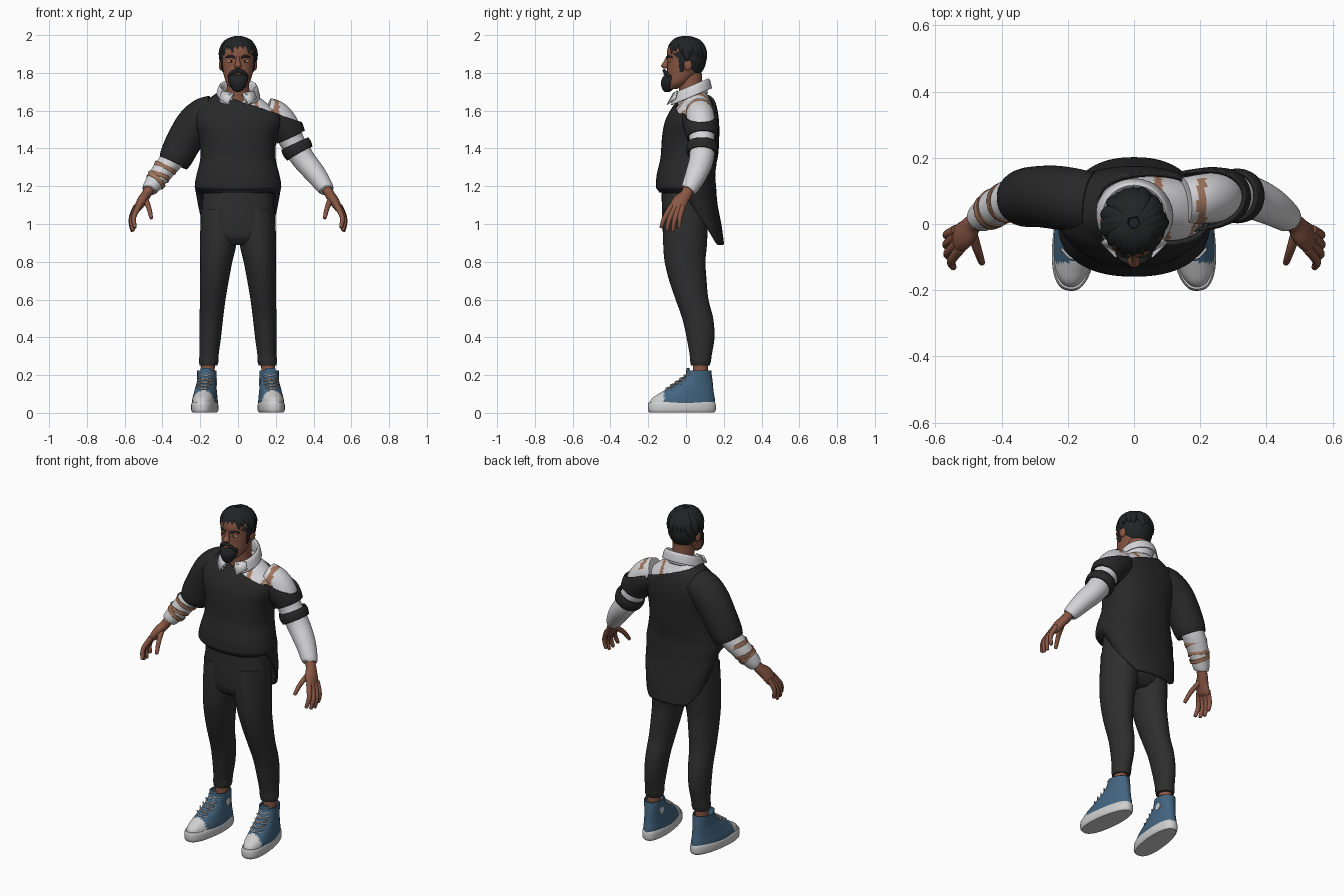
import bpy, bmesh, math, random
from mathutils import Vector, Matrix
random.seed(4)

def material(name, r, g, b):
    m = bpy.data.materials.new(name)
    m.diffuse_color = (r, g, b, 1)
    return m

SWEATER = material("black_knit", .021, .021, .021)
TROUSER = material("charcoal_cloth", .027, .027, .027)
HAIR = material("black_hair", .016, .017, .018)
SKIN = material("brown_skin", .25, .095, .058)
SHIRT = material("white_cotton", .66, .66, .68)
TEAR = material("tan_tear", .36, .18, .11)
BLUE = material("blue_canvas", .055, .13, .215)
RUBBER = material("white_rubber", .62, .62, .62)
EYE = material("pale_amber_eye", .65, .42, .2)

def finish(name, bm, mat, thick=0):
    bmesh.ops.recalc_face_normals(bm, faces=bm.faces)
    me = bpy.data.meshes.new(name)
    bm.to_mesh(me)
    bm.free()
    me.materials.append(mat)
    ob = bpy.data.objects.new(name, me)
    bpy.context.collection.objects.link(ob)
    if thick:
        mod = ob.modifiers.new("thickness", 'SOLIDIFY')
        mod.thickness, mod.offset = thick, 0
    return ob

def spline(keys, sub):
    """Catmull-Rom through tuples of x, y, z, rx, ry."""
    k = [keys[0]] + list(keys) + [keys[-1]]
    out = []
    for i in range(1, len(k) - 2):
        for j in range(sub):
            t = j / sub
            out.append([.5 * (2*b + (c-a)*t + (2*a-5*b+4*c-d)*t*t + (3*b-a-3*c+d)*t**3)
                        for a, b, c, d in zip(*k[i-1:i+3])])
    return out + [list(keys[-1])]

def loft(name, keys, mat, flat=False, ref=(0, 1, 0), n=2, seg=32, sub=5,
         caps=True, warp=None, cut=None, thick=0, drop=None):
    """Skin of elliptical rings; flat keeps the rings level, cut = (point, normal) to trim above."""
    rows, bm = spline(keys, sub), bmesh.new()
    rings = []
    for i, r in enumerate(rows):
        u, v = Vector((1, 0, 0)), Vector((0, 1, 0))
        if not flat:
            t = (Vector(rows[min(i+1, len(rows)-1)][:3]) - Vector(rows[max(i-1, 0)][:3])).normalized()
            u = Vector(ref).cross(t).normalized()
            v = t.cross(u)
        ring = []
        for a in range(seg):
            c, s = math.cos(a*math.tau/seg), math.sin(a*math.tau/seg)
            p = (Vector(r[:3]) + u * r[3] * math.copysign(abs(c)**(2/n), c)
                 + v * r[4] * math.copysign(abs(s)**(2/n), s))
            ring.append(bm.verts.new(warp(p) if warp else p))
        rings.append(ring)
    for a, b in zip(rings, rings[1:]):
        for i in range(seg):
            j = (i + 1) % seg
            bm.faces.new((a[i], a[j], b[j], b[i]))
    if caps:
        bm.faces.new(rings[0])
        bm.faces.new(rings[-1])
    if cut:
        bmesh.ops.bisect_plane(bm, geom=bm.verts[:] + bm.edges[:] + bm.faces[:],
                               plane_co=cut[0], plane_no=cut[1], clear_outer=True)
    if drop:
        bad = [f for f in bm.faces if drop(f.calc_center_median())]
        bmesh.ops.delete(bm, geom=bad, context='FACES')
    return finish(name, bm, mat, thick)

def ball(name, c, r, mat, cut=None):
    bm = bmesh.new()
    bmesh.ops.create_uvsphere(bm, u_segments=32, v_segments=20, radius=1,
                              matrix=Matrix.Translation(c) @ Matrix.Diagonal((*r, 1)))
    if cut:
        bmesh.ops.bisect_plane(bm, geom=bm.verts[:] + bm.edges[:] + bm.faces[:],
                               plane_co=cut[0], plane_no=cut[1], clear_outer=True)
    return finish(name, bm, mat)

def paint(ob, mat, rule):
    ob.data.materials.append(mat)
    for p in ob.data.polygons:
        if rule(p.center):
            p.material_index = len(ob.data.materials) - 1

def mir(keys, s):
    return [(s*k[0], *k[1:]) for k in keys]

# Torso: sweater shell cut along a slanted neckline, shirt underneath
torso = [(.89, .03, .195, .165), (1.0, .02, .21, .16), (1.1, .005, .218, .155), (1.2, 0, .222, .152),
         (1.26, 0, .212, .148), (1.35, .015, .192, .143), (1.45, .022, .197, .143),
         (1.53, .03, .222, .138), (1.59, .04, .22, .122), (1.64, .05, .172, .1),
         (1.68, .05, .12, .08), (1.70, .05, .088, .07)]
NECKLINE = ((0, 0, 1.65), (.34, 0, 1))

def hem(p):
    # front hem stays at the waist, back hem hangs low
    if p.z < 1.2:
        f = min(1, max(.1, (p.y + .03) / .2))
        p.z = 1.2 - (1.2 - p.z) * f
    return p

loft("sweater_body", [(0, c, z, a, b) for z, c, a, b in torso], SWEATER, flat=True, n=2.3,
     seg=56, caps=False, warp=hem, cut=NECKLINE, thick=.014)
shirt = loft("shirt_body", [(0, c, z - .006, a - .012, b - .012) for z, c, a, b in torso[5:]],
             SHIRT, flat=True, n=2.3, seg=96, sub=8)
def torn(c):
    return c.z > 1.57 and (abs(c.x - .085 + .15*(c.y - .05)) < .011 or abs(c.x - .205) < .013
                           or (.13 < c.x < .22 and c.y < .02 and abs(c.z - 1.36 - 1.3*c.x) < .012))
paint(shirt, TEAR, torn)

# Arms, hands
arm = [(.15, .07, 1.595, .075, .07), (.2, .075, 1.575, .077, .075), (.245, .08, 1.525, .075, .075),
       (.285, .085, 1.44, .066, .066), (.345, .082, 1.345, .062, .065), (.41, .055, 1.265, .055, .058),
       (.46, .022, 1.195, .044, .046), (.47, .012, 1.178, .036, .038)]
palm = [(.465, .015, 1.19, .027, .03), (.487, 0, 1.155, .026, .031), (.51, -.03, 1.12, .026, .042),
        (.53, -.045, 1.085, .02, .043), (.538, -.05, 1.07, .01, .036)]
fingers = {"index_finger": [(.525, -.075, 1.095), (.552, -.112, 1.035), (.546, -.13, .985)],
           "middle_finger": [(.533, -.057, 1.09), (.563, -.088, 1.025), (.556, -.1, .97)],
           "ring_finger": [(.537, -.037, 1.09), (.566, -.06, 1.025), (.56, -.068, .967)],
           "little_finger": [(.537, -.018, 1.095), (.565, -.032, 1.035), (.56, -.036, .985)],
           "thumb": [(.49, -.025, 1.13), (.472, -.08, 1.085), (.46, -.115, 1.035)]}
for s, side in ((1, "left"), (-1, "right")):
    ob = loft(side + "_shirt_sleeve", mir(arm, s), SHIRT, seg=48, sub=8)
    if s > 0:
        paint(ob, TEAR, lambda c: c.y < .14 and torn(c))
    loft(side + "_palm", mir(palm, s), SKIN, seg=20)
    for name, pts in fingers.items():
        k = [(*p, r, r) for p, r in zip(pts, (.016, .013, .01))]
        d = Vector(pts[2]) - Vector(pts[1])
        k.append((*(Vector(pts[2]) + d * .12), .004, .004))
        loft(side + "_" + name, mir(k, s), SKIN, seg=12, sub=4)

# Sweater sleeves: long on the right arm, off-shoulder with a loose band on the left
loft("right_sweater_sleeve", mir([(.13, .065, 1.59, .085, .085), (.18, .072, 1.572, .09, .09),
     (.235, .08, 1.52, .092, .09), (.29, .083, 1.43, .088, .086), (.325, .08, 1.36, .083, .083),
     (.342, .078, 1.325, .074, .076)], -1), SWEATER, caps=False, thick=.012)
loft("left_sweater_sleeve", [(.17, .07, 1.58, .09, .088), (.23, .078, 1.535, .088, .088),
     (.262, .083, 1.495, .082, .082), (.279, .085, 1.462, .076, .076)], SWEATER,
     caps=False, cut=NECKLINE, thick=.012)
loft("left_arm_band", [(.301, .085, 1.425, .072, .072), (.312, .085, 1.402, .077, .077),
     (.327, .084, 1.375, .071, .073)], SWEATER, caps=False, thick=.012)
for i, (c, r, ax) in enumerate([((-.385, .066, 1.297), .062, (-.45, -.1, -.9)),
                                ((-.42, .048, 1.25), .058, (-.3, -.25, -.9)),
                                ((-.435, .038, 1.228), .055, (-.62, -.3, -.7))]):
    a, b = Vector(c), Vector(ax) * .011
    loft(f"forearm_tear_{i}", [(*(a - b), r, r), (*(a + b), r - .002, r - .002)],
         TEAR, caps=False, thick=.004)

# Trousers
loft("trouser_seat", [(0, 0, 1.2, .18, .13), (0, 0, 1.1, .192, .128), (0, -.004, 1.0, .198, .122),
     (0, -.005, .93, .17, .112), (0, -.005, .89, .09, .08)], TROUSER, flat=True, n=2.3)
leg = [(.1, 0, 1.08, .094, .118), (.1, -.004, .96, .1, .118), (.106, -.005, .88, .095, .115),
       (.115, -.005, .8, .085, .108), (.125, .01, .7, .076, .099), (.134, .032, .6, .068, .087),
       (.141, .062, .5, .062, .082), (.147, .077, .4, .057, .074), (.153, .078, .31, .051, .059),
       (.155, .077, .275, .052, .055), (.156, .076, .252, .047, .05)]
for s, side in ((1, "left"), (-1, "right")):
    loft(side + "_trouser_leg", mir(leg, s), TROUSER, flat=True)
    loft(side + "_ankle", mir([(.158, .076, .3, .036, .04), (.16, .076, .18, .036, .04)], s), SKIN, flat=True)

# Shoes, built toe towards -y and turned outwards
for s, side in ((1, "left"), (-1, "right")):
    def place(p, s=s):
        x = p.x * (1 - .9 * max(0, p.y)) + .172
        return Vector((s * (x - .12 * p.y), p.y + .12 * p.x, p.z))
    loft(side + "_shoe_sole", [(0, -.022, .002, .06, .172), (0, -.022, .014, .067, .179),
         (0, -.022, .045, .067, .179), (0, -.022, .058, .062, .174)], RUBBER, flat=True, n=2.5,
         seg=48, sub=3, warp=place)
    up = loft(side + "_shoe_upper", [(0, -.02, .045, .062, .172), (0, -.014, .075, .061, .164),
              (0, .002, .1, .057, .143), (0, .026, .13, .053, .115), (0, .052, .165, .049, .086),
              (0, .066, .2, .05, .067), (0, .068, .225, .051, .062)], BLUE, flat=True, n=2.2,
              seg=48, warp=place, caps=False, thick=.006)
    paint(up, RUBBER, lambda c: c.y < -.115 and c.z < .115)
    for i in range(5):
        y, z = -.1 + .024*i, .125 + .017*i
        for d in (-1, 1):
            loft(f"{side}_lace_{i}", [(-.038*d, y + .022, z - .006, .004, .004),
                 (0, y - .006, z + .004, .004, .004), (.038*d, y + .022, z + .012, .004, .004)],
                 RUBBER, seg=8, sub=4, warp=place)
    loft(side + "_ankle_patch", [(-.049, .075, .165, .02, .02), (-.055, .075, .165, .02, .02)],
         RUBBER, seg=20, sub=1, warp=place)
    loft(side + "_shoe_tongue", [(0, .02, .17, .028, .012), (0, .012, .21, .03, .01),
         (0, .01, .238, .026, .007)], BLUE, flat=True, seg=16, warp=place)

# Neck and collar
loft("neck", [(0, .035, 1.62, .068, .068), (0, .025, 1.7, .06, .062), (0, .02, 1.8, .06, .065)], SKIN, flat=True)

def tilt(p):
    p.z += .42 * (p.y - .025)
    return p
loft("shirt_collar", [(0, .03, 1.655, .084, .083), (0, .027, 1.70, .086, .084), (0, .025, 1.728, .092, .09),
     (0, .025, 1.722, .102, .099), (0, .025, 1.695, .11, .106), (0, .025, 1.672, .115, .11)], SHIRT,
     flat=True, seg=48, sub=3, caps=False, warp=tilt, thick=.005,
     drop=lambda c: c.y < 0 and abs(c.x) < .02 + .35*max(0, 1.7 - c.z))
for s, side in ((1, "left"), (-1, "right")):
    bm = bmesh.new()
    bm.faces.new([bm.verts.new((s*x, y, z)) for x, y, z in
                  ((.022, -.066, 1.692), (.085, -.045, 1.705), (.1, -.055, 1.665), (.055, -.1, 1.632))])
    finish(side + "_collar_point", bm, SHIRT, .006)

# Head
loft("head", [(0, -.075, 1.715, .03, .028), (0, -.045, 1.745, .06, .058), (0, -.015, 1.8, .078, .085),
     (0, 0, 1.86, .087, .1), (0, 0, 1.92, .087, .1), (0, 0, 1.96, .065, .075), (0, 0, 1.975, .03, .03)],
     SKIN, flat=True, n=2.1)
loft("nose", [(0, -.094, 1.888, .009, .01), (0, -.104, 1.858, .012, .015), (0, -.112, 1.838, .019, .02),
     (0, -.106, 1.823, .012, .013)], SKIN, flat=True, seg=16)
loft("beard", [(0, -.1, 1.7, .014, .014), (0, -.096, 1.715, .032, .03), (0, -.088, 1.75, .05, .045),
     (0, -.075, 1.782, .055, .045), (0, -.07, 1.792, .048, .035)], HAIR, flat=True)
loft("moustache", [(-.05, -.088, 1.78, .007, .008), (-.03, -.108, 1.802, .01, .01),
     (0, -.115, 1.812, .009, .009), (.03, -.108, 1.802, .01, .01), (.05, -.088, 1.78, .007, .008)], HAIR, seg=12)
ball("lips", (0, -.108, 1.794), (.022, .012, .007), SKIN)
for s, side in ((1, "left"), (-1, "right")):
    ball(side + "_eye", (s*.037, -.086, 1.862), (.017, .008, .008), EYE)
    ball(side + "_pupil", (s*.037, -.0915, 1.862), (.006, .004, .006), HAIR)
    ball(side + "_ear", (s*.089, .01, 1.842), (.012, .022, .03), SKIN)
    loft(side + "_eyebrow", mir([(.016, -.1, 1.88, .005, .005), (.04, -.093, 1.889, .007, .006),
         (.064, -.072, 1.882, .003, .003)], s), HAIR, seg=10)
    loft(side + "_sideburn", mir([(.084, -.025, 1.9, .008, .02), (.085, -.022, 1.85, .006, .015),
         (.079, -.025, 1.805, .004, .01)], s), HAIR, flat=True, seg=12)

# Hair: cap trimmed at the hairline, with tapered locks combed out from the crown
ball("hair_cap", (0, .002, 1.876), (.096, .106, .112), HAIR, cut=((0, -.1, 1.925), (0, -.15, -.18)))
for i in range(20):
    phi = math.tau * i / 20 + random.uniform(-.1, .1)
    front = math.sin(phi) < -.25
    end = random.uniform(1.15, 1.35) if front else random.uniform(1.4, 1.75)
    keys = []
    for f, th, wd, k in ((.1, .012, .016, 1), (.45, .016, .024, 1), (.75, .014, .022, .99), (1, .003, .004, 1.03)):
        p, a = end * f, phi + .3 * f
        keys.append((.096*k*math.sin(p)*math.cos(a), .002 + .104*k*math.sin(p)*math.sin(a),
                     1.876 + .109*k*math.cos(p), th, wd))
    loft(f"hair_lock_{i}", keys, HAIR, ref=(-math.sin(phi), math.cos(phi), 0), seg=10, sub=4)

bpy.ops.object.select_all(action='SELECT')
bpy.context.view_layer.objects.active = bpy.data.objects["head"]
bpy.ops.object.shade_smooth_by_angle(angle=math.radians(45))
